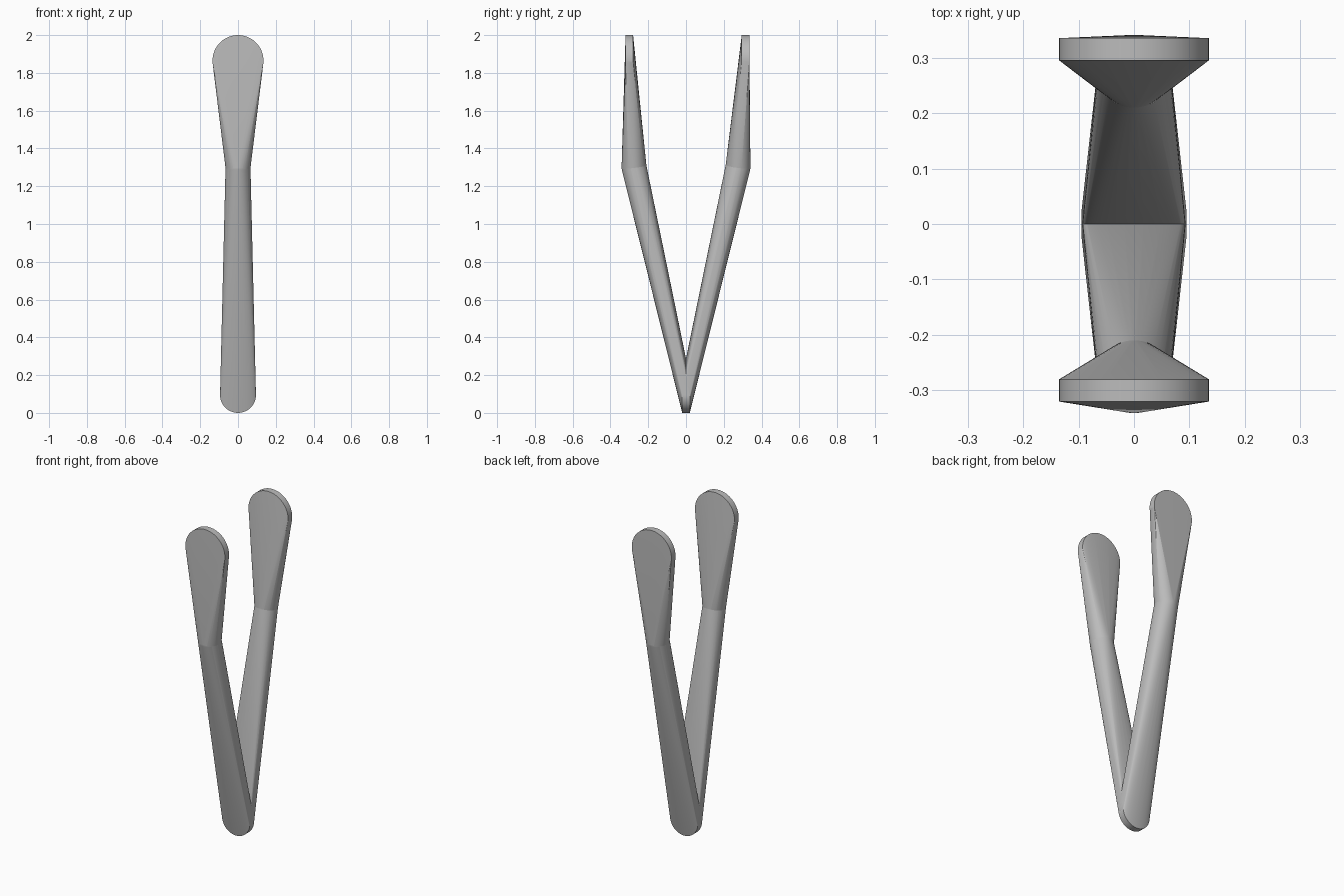
import bpy, bmesh, math
from mathutils import Vector

cube = bpy.data.objects.get("Cube")
if cube:
    bpy.data.objects.remove(cube, do_unlink=True)

SEG = 64

# Single plain metal colour
metal = bpy.data.materials.new("plain grey metal")
GREY = (0.5, 0.5, 0.5, 1)
metal.diffuse_color = GREY
metal.use_nodes = True
metal.node_tree.nodes["Principled BSDF"].inputs["Base Color"].default_value = GREY


def disc(y, z, radius, thick=0.04):
    """Points of a thin disc facing front and back."""
    ring = [2 * math.pi * i / SEG for i in range(SEG)]
    return [Vector((radius * math.cos(a), y + s * thick / 2, z + radius * math.sin(a)))
            for a in ring for s in (-1, 1)]


def ball(y, z, radius):
    """Points of a sphere."""
    bm = bmesh.new()
    bmesh.ops.create_uvsphere(bm, u_segments=SEG, v_segments=SEG // 2, radius=radius)
    points = [v.co + Vector((0, y, z)) for v in bm.verts]
    bm.free()
    return points


def hull(name, points):
    """Tight skin stretched around the given points."""
    bm = bmesh.new()
    for p in points:
        bm.verts.new(p)
    bmesh.ops.convex_hull(bm, input=bm.verts[:])
    loose = [v for v in bm.verts if not v.link_faces]
    bmesh.ops.delete(bm, geom=loose, context='VERTS')
    bmesh.ops.dissolve_limit(bm, angle_limit=0.002, verts=bm.verts[:], edges=bm.edges[:])
    bmesh.ops.recalc_face_normals(bm, faces=bm.faces[:])
    mesh = bpy.data.meshes.new(name)
    bm.to_mesh(mesh)
    bm.free()
    mesh.materials.append(metal)
    obj = bpy.data.objects.new(name, mesh)
    bpy.context.collection.objects.link(obj)
    bpy.ops.object.select_all(action='DESELECT')
    obj.select_set(True)
    bpy.context.view_layer.objects.active = obj
    bpy.ops.object.shade_smooth_by_angle(angle=math.radians(30))
    return obj


# Two arms spread from a shared foot, bend at a round elbow, end in flat paddles
foot = disc(0, 0.095, 0.095)
for side, elbow_y, paddle_y in (("front", -0.275, -0.30), ("back", 0.275, 0.315)):
    elbow = ball(elbow_y, 1.3, 0.066)
    hull(side + "_arm", foot + elbow)
    hull(side + "_paddle", elbow + disc(paddle_y, 1.865, 0.135))
